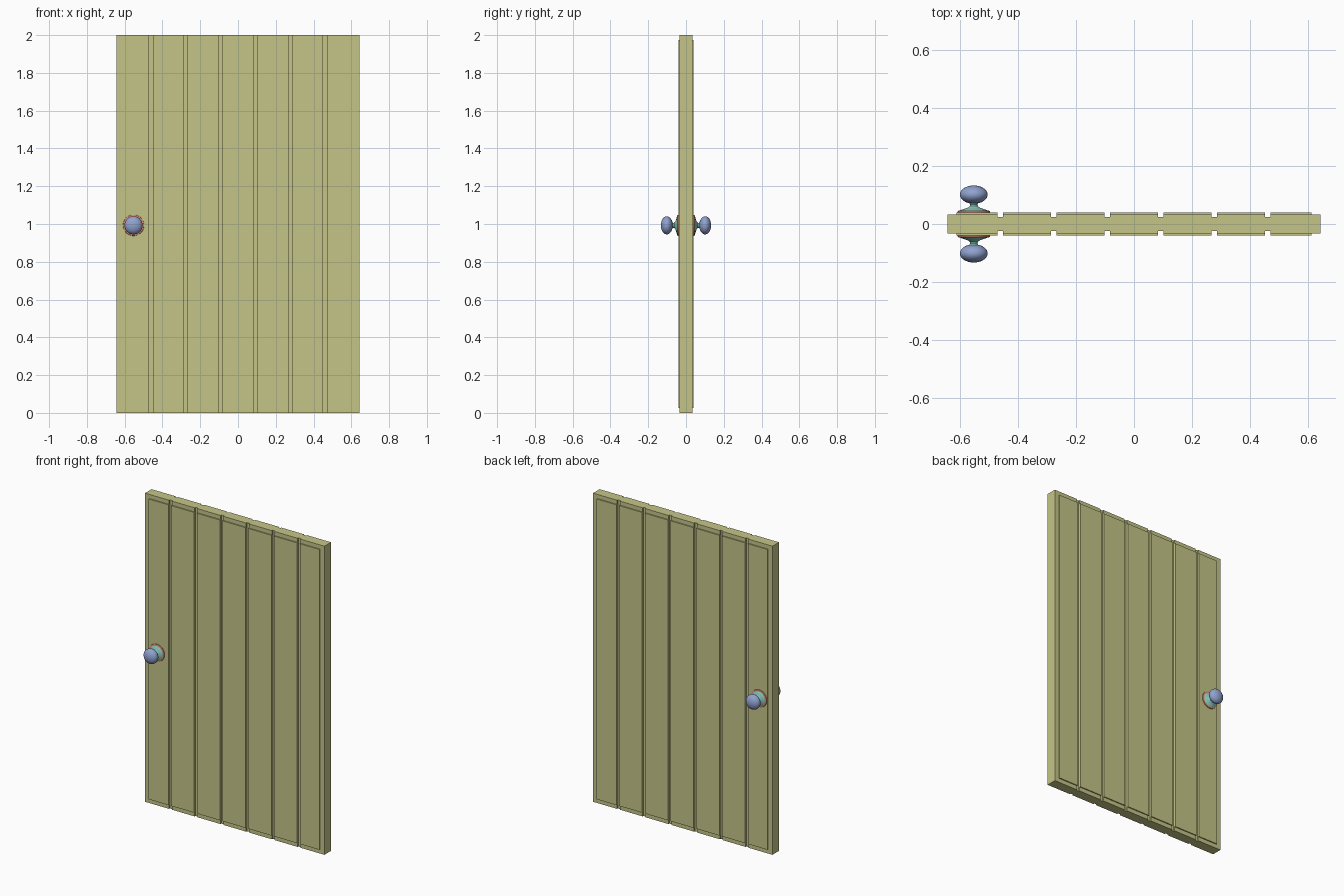
import bpy, bmesh, math
from mathutils import Matrix

if "Cube" in bpy.data.objects:
    bpy.data.objects.remove(bpy.data.objects["Cube"])

HALF_W, HEIGHT = 0.643, 2.0
SLAB_Y, GROOVE_Y, BOARD_Y = 0.0335, 0.025, 0.0405
PITCH, GROOVE_W = 0.1845, 0.020
BOARD_END, BOARD_Z0, BOARD_Z1 = 0.612, 0.027, 1.973
KNOB_X, KNOB_Z = -0.553, 0.993
GROOVES = [(i - 2.5) * PITCH for i in range(6)]


def material(name, rgb):
    m = bpy.data.materials.new(name)
    m.diffuse_color = (*rgb, 1)
    m.use_nodes = True
    m.node_tree.nodes["Principled BSDF"].inputs["Base Color"].default_value = m.diffuse_color
    return m


def finish(name, bm, mat):
    bmesh.ops.recalc_face_normals(bm, faces=bm.faces[:])
    me = bpy.data.meshes.new(name)
    bm.to_mesh(me)
    bm.free()
    me.materials.append(mat)
    ob = bpy.data.objects.new(name, me)
    bpy.context.collection.objects.link(ob)
    return ob


wood = material("painted_wood", (0.56, 0.56, 0.25))
plate_mat = material("plate_metal", (0.65, 0.25, 0.17))
neck_mat = material("neck_metal", (0.25, 0.6, 0.52))
knob_mat = material("knob_metal", (0.28, 0.36, 0.62))

# Door slab: grooved cross-section extruded over the full height
edge = [(-HALF_W, SLAB_Y)]
for g in GROOVES:
    a, b = g - GROOVE_W / 2, g + GROOVE_W / 2
    edge += [(a, SLAB_Y), (a, GROOVE_Y), (b, GROOVE_Y), (b, SLAB_Y)]
edge.append((HALF_W, SLAB_Y))
outline = edge + [(x, -y) for x, y in reversed(edge)]
bm = bmesh.new()
base = bm.faces.new([bm.verts.new((x, y, 0)) for x, y in outline])
ext = bmesh.ops.extrude_face_region(bm, geom=[base], use_keep_orig=True)
top = [v for v in ext["geom"] if isinstance(v, bmesh.types.BMVert)]
bmesh.ops.translate(bm, verts=top, vec=(0, 0, HEIGHT))
finish("door_slab", bm, wood)

# Raised boards between the grooves, on both faces
starts = [-BOARD_END] + [g + GROOVE_W / 2 for g in GROOVES]
ends = [g - GROOVE_W / 2 for g in GROOVES] + [BOARD_END]
for side, sign in (("front", -1), ("back", 1)):
    bm = bmesh.new()
    for x0, x1 in zip(starts, ends):
        size = (x1 - x0, BOARD_Y - SLAB_Y, BOARD_Z1 - BOARD_Z0)
        centre = ((x0 + x1) / 2, sign * (BOARD_Y + SLAB_Y) / 2, (BOARD_Z0 + BOARD_Z1) / 2)
        bmesh.ops.create_cube(bm, size=1, matrix=Matrix.Translation(centre) @ Matrix.Diagonal((*size, 1)))
    finish(side + "_boards", bm, wood)


def lathe(name, profile, sign, mat, angle=40):
    """Turn (radius, distance from door centre) points about the knob axis."""
    bm = bmesh.new()
    vs = [bm.verts.new((r, 0, d)) for r, d in profile]
    es = [bm.edges.new(p) for p in zip(vs, vs[1:])]
    bmesh.ops.spin(bm, geom=vs + es, cent=(0, 0, 0), axis=(0, 0, 1), angle=math.tau, steps=32)
    bmesh.ops.remove_doubles(bm, verts=bm.verts[:], dist=1e-5)
    turn = Matrix.Rotation(-sign * math.pi / 2, 4, 'X')
    bm.transform(Matrix.Translation((KNOB_X, 0, KNOB_Z)) @ turn)
    ob = finish(name, bm, mat)
    bpy.ops.object.select_all(action='DESELECT')
    ob.select_set(True)
    bpy.context.view_layer.objects.active = ob
    bpy.ops.object.shade_smooth_by_angle(angle=math.radians(angle))


# Knob sets: backing plate, flared neck and flattened ball
plate = [(0, 0.040), (0.056, 0.040), (0.055, 0.045), (0.050, 0.047), (0, 0.047)]
neck = [(0, 0.046), (0.047, 0.046), (0.043, 0.049), (0.030, 0.053), (0.020, 0.057),
        (0.014, 0.062), (0.013, 0.068), (0.017, 0.074), (0, 0.074)]
ball = [(0.048 * math.sin(t), 0.1015 - 0.0315 * math.cos(t))
        for t in (math.pi * i / 16 for i in range(17))]
for side, sign in (("front", -1), ("back", 1)):
    lathe(side + "_knob_plate", plate, sign, plate_mat)
    lathe(side + "_knob_neck", neck, sign, neck_mat)
    lathe(side + "_knob", ball, sign, knob_mat)
